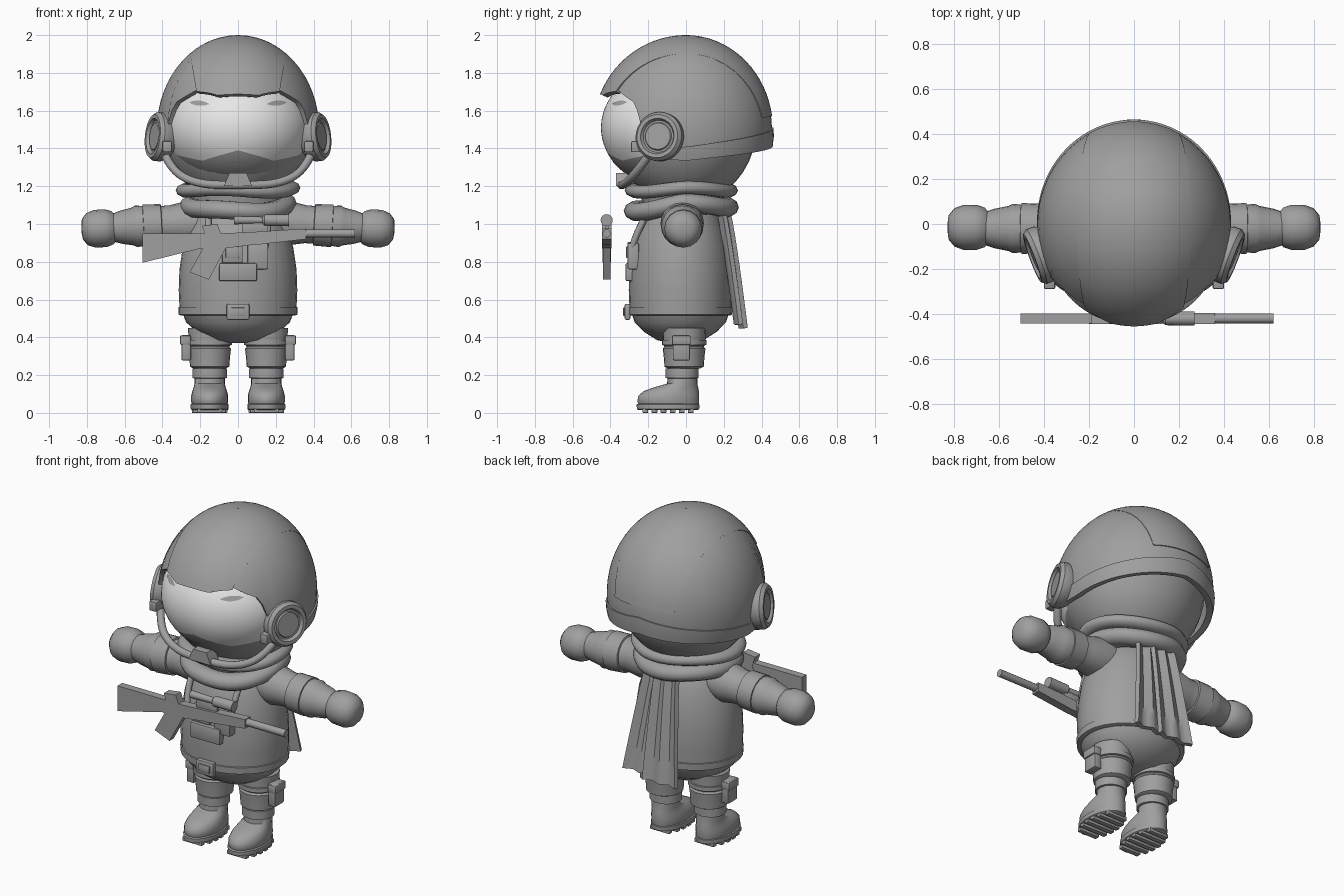
import bpy, bmesh
from math import sin, cos, asin, pi, radians, sqrt
from mathutils import Vector, Matrix

if "Cube" in bpy.data.objects:
    bpy.data.objects.remove(bpy.data.objects["Cube"])


def material(name, value):
    m = bpy.data.materials.new(name)
    m.use_nodes = True
    colour = (value, value, value, 1)
    m.diffuse_color = colour
    m.node_tree.nodes["Principled BSDF"].inputs["Base Color"].default_value = colour
    return m


GREY = material("cloth grey", 0.35)
WHITE = material("visor white", 0.8)


def finish(ob, angle=35, thick=0, bevel=0):
    bpy.ops.object.select_all(action="DESELECT")
    ob.select_set(True)
    bpy.context.view_layer.objects.active = ob
    if thick:
        mod = ob.modifiers.new("thickness", "SOLIDIFY")
        mod.thickness, mod.offset = thick, -1
        bpy.ops.object.modifier_apply(modifier=mod.name)
    if bevel:
        mod = ob.modifiers.new("soft edges", "BEVEL")
        mod.width, mod.segments = bevel, 2
        bpy.ops.object.modifier_apply(modifier=mod.name)
    bpy.ops.object.shade_smooth_by_angle(angle=radians(angle))
    return ob


def build(name, bm, mat, **kw):
    bmesh.ops.recalc_face_normals(bm, faces=bm.faces)
    me = bpy.data.meshes.new(name)
    bm.to_mesh(me)
    bm.free()
    ob = bpy.data.objects.new(name, me)
    bpy.context.collection.objects.link(ob)
    me.materials.append(mat)
    return finish(ob, **kw)


def grid(name, rows, wrap=True, loop=False, cap=False, mat=GREY, **kw):
    """Skin rows of points with quads."""
    bm = bmesh.new()
    vs = [[bm.verts.new(p) for p in row] for row in rows]
    n = len(vs[0])
    for i in range(len(vs) if loop else len(vs) - 1):
        a, b = vs[i], vs[(i + 1) % len(vs)]
        for j in range(n if wrap else n - 1):
            k = (j + 1) % n
            bm.faces.new((a[j], a[k], b[k], b[j]))
    if cap:
        bm.faces.new(vs[0])
        bm.faces.new(vs[-1])
    return build(name, bm, mat, **kw)


def loft(name, sections, n=24, **kw):
    """Stack of ellipses: z, centre x, centre y, radius x, radius y."""
    rows = [[(cx + rx * cos(2 * pi * i / n), cy + ry * sin(2 * pi * i / n), z)
             for i in range(n)] for z, cx, cy, rx, ry in sections]
    return grid(name, rows, cap=True, **kw)


def lathe(name, profile, origin, axis, n=24, **kw):
    q = Vector((0, 0, 1)).rotation_difference(Vector(axis))
    rows = [[Vector(origin) + q @ Vector((r * cos(2 * pi * i / n), r * sin(2 * pi * i / n), h))
             for i in range(n)] for h, r in profile]
    return grid(name, rows, cap=True, **kw)


def ellipsoid(name, centre, radii):
    bm = bmesh.new()
    bmesh.ops.create_uvsphere(bm, u_segments=32, v_segments=20, radius=1)
    bm.transform(Matrix.Translation(centre) @ Matrix.Diagonal((*radii, 1)))
    return build(name, bm, GREY)


def box(name, centre, size, bevel=0.008):
    bm = bmesh.new()
    bmesh.ops.create_cube(bm, size=1)
    bm.transform(Matrix.Translation(centre) @ Matrix.Diagonal((*size, 1)))
    return build(name, bm, GREY, bevel=bevel)


def plate(name, outline, y, depth):
    """Front-facing outline in x and z, given depth."""
    rows = [[(x, y + s * depth / 2, z) for x, z in outline] for s in (-1, 1)]
    return grid(name, rows, cap=True, angle=20)


def tube(name, points, radius):
    cu = bpy.data.curves.new(name, "CURVE")
    cu.dimensions, cu.bevel_depth, cu.bevel_resolution = "3D", radius, 3
    cu.use_fill_caps = True
    sp = cu.splines.new("NURBS")
    sp.points.add(len(points) - 1)
    for p, co in zip(sp.points, points):
        p.co = (*co, 1)
    sp.use_endpoint_u, sp.order_u = True, 3
    ob = bpy.data.objects.new(name, cu)
    bpy.context.collection.objects.link(ob)
    cu.materials.append(GREY)
    return ob


def interp(x, pts):
    for (a, u), (b, v) in zip(pts, pts[1:]):
        if x <= b:
            return u + (v - u) * max(0, x - a) / (b - a)
    return pts[-1][1]


# Helmet shell, with a lower rim that rises over the face
RIM = [(0, 1.69), (13, 1.69), (28, 1.73), (54, 1.64), (59, 1.55), (64, 1.4),
       (72, 1.345), (90, 1.335), (180, 1.41)]


def shell_point(deg, z, grow=1.0):
    r = sqrt(max(0, 1 - ((z - 1.5) / 0.5) ** 2)) * grow
    a = radians(deg)
    return (0.43 * r * sin(a), -(0.475 if cos(a) > 0 else 0.455) * r * cos(a), z)


rows = []
for k in range(19):
    row = []
    for deg in range(-180, 180, 4):
        low = asin((interp(abs(deg), RIM) - 1.5) / 0.5)
        t = low + (pi / 2 - 0.01 - low) * k / 18
        row.append(shell_point(deg, 1.5 + 0.5 * sin(t)))
    rows.append(row)
grid("helmet_shell", rows, thick=0.025)

# Band around the back rim
rows = []
for f, grow in ((0, 1.0), (0, 1.025), (0.5, 1.025), (1, 1.02), (1, 1.0)):
    rows.append([shell_point(d, interp(d if d < 180 else 360 - d, RIM)
                             + f * (0.1 - 0.03 * abs(d - 180) / 100), grow)
                 for d in range(76, 285, 4)])
grid("helmet_back_band", rows, wrap=False)

# Raised crown strip ending in a notched brim
rows = []
for k in range(33):
    row = []
    for j in range(-8, 9):
        s = j / 8
        start = interp(abs(s), [(0, 22), (0.5, 22), (1, 28)])
        phi = radians(start + (172 - start) * k / 32)
        x = s * (0.19 + 0.065 * sin(phi))
        r = sqrt(1 - (x / 0.43) ** 2) * 1.012
        ry = 0.485 if cos(phi) > 0 else 0.455
        row.append((x, -ry * r * cos(phi), 1.5 + 0.494 * r * sin(phi)))
    rows.append(row)
grid("helmet_crown_strip", rows, wrap=False, thick=0.03)

# Head, visor and chin
ellipsoid("head", (0, -0.01, 1.52), (0.405, 0.385, 0.42))


def visor_point(deg, z, grow=1.0):
    r = sqrt(1 - ((z - 1.51) / 0.32) ** 2) * grow
    return (0.385 * r * sin(radians(deg)), -0.08 - 0.37 * r * cos(radians(deg)), z)


LIP = [(0, 1.39), (12, 1.37), (35, 1.335), (75, 1.37)]
for name, mat, low, high in (("visor", WHITE, None, 1.77), ("chin", GREY, 1.21, None)):
    rows = []
    for k in range(13):
        row = []
        for d in range(-90, 91, 5):
            edge = interp(abs(d), LIP)
            a, b = low or edge, high or edge
            row.append(visor_point(d, a + (b - a) * k / 12))
        rows.append(row)
    grid(name, rows, wrap=False, mat=mat)


def face_mark(name, deg, z, half, height, tilt=0):
    rows = [[visor_point(deg + half * t / 6, z + tilt * t / 6 + side * height * (1.02 - (t / 6) ** 2), 1.008)
             for t in range(-6, 7)] for side in (-1, 1)]
    grid(name, rows, wrap=False)


face_mark("mouth", 0, 1.322, 18, 0.009)
for s, side in ((1, "left_"), (-1, "right_")):
    face_mark(side + "eye", s * 36, 1.64, 11, 0.013, s * 0.005)

# Jaw guard
tube("jaw_guard", [(-0.4, -0.17, 1.4), (-0.36, -0.25, 1.29), (-0.22, -0.32, 1.21), (0, -0.35, 1.205),
                   (0.22, -0.32, 1.21), (0.36, -0.25, 1.29), (0.4, -0.17, 1.4)], 0.022)
plate("chin_guard", [(-0.075, 1.2), (-0.045, 1.27), (0.045, 1.27), (0.075, 1.2)], -0.33, 0.08)

# Scarf rings and hanging tails
for name, z, rx, ry, w, h, droop in (("scarf_upper", 1.185, 0.28, 0.25, 0.05, 0.036, 0.01),
                                     ("scarf_lower", 1.105, 0.25, 0.245, 0.06, 0.05, 0.04)):
    rows = []
    for i in range(40):
        a = 2 * pi * i / 40
        rows.append([((rx + w * cos(b)) * cos(a), -0.025 + (ry + w * cos(b)) * sin(a),
                      z + h * sin(b) + droop * sin(a) * (1 if sin(a) < 0 else -0.3) + 0.008 * sin(3 * a + 1))
                     for b in [2 * pi * j / 10 for j in range(10)]])
    grid(name, rows, loop=True, angle=50)
loft("neck", [(1.05, 0, -0.02, 0.24, 0.2), (1.2, 0, -0.02, 0.27, 0.23)])
for name, x0, x1, y, low in (("scarf_tail_wide", -0.02, -0.04, 0.0, 0.45),
                             ("scarf_tail_narrow", 0.06, 0.11, -0.025, 0.47)):
    rows = []
    for k in range(9):
        t = k / 8
        rows.append([(x0 + (x1 - x0) * t + u * (0.07 + 0.04 * t) / 4,
                      0.215 + y + 0.10 * t ** 0.8 + 0.012 * cos(u * 1.6), 1.1 + (low - 1.1) * t)
                     for u in range(-4, 5)])
    grid(name, rows, wrap=False, thick=0.025, angle=50)

# Torso: trousers, jacket and belt
loft("trousers_top", [(z, 0, -0.03, r, r * 0.88) for z, r in
     ((0.37, 0.05), (0.385, 0.14), (0.43, 0.22), (0.48, 0.275), (0.54, 0.298))], n=32)
loft("jacket", [(z, 0, -0.03, r, r * 0.87) for z, r in
     ((0.515, 0.29), (0.52, 0.308), (0.65, 0.314), (0.76, 0.31), (0.88, 0.292),
      (0.97, 0.265), (1.05, 0.23), (1.11, 0.18), (1.16, 0.12))], n=32)
loft("belt", [(z, 0, -0.03, r, r * 0.87) for z, r in
     ((0.515, 0.3), (0.52, 0.314), (0.56, 0.316), (0.565, 0.3))], n=32)
box("belt_buckle", (0, -0.31, 0.535), (0.12, 0.03, 0.085))
box("buckle_plate", (0, -0.325, 0.535), (0.075, 0.015, 0.045), 0.004)

# Chest pouches and straps
box("chest_pouch", (0, -0.295, 0.745), (0.2, 0.05, 0.095))
box("chest_pocket", (-0.03, -0.285, 0.85), (0.11, 0.05, 0.11))
box("pocket_flap", (-0.03, -0.312, 0.85), (0.07, 0.01, 0.06), 0.003)
box("radio_pouch", (0.105, -0.28, 0.83), (0.11, 0.06, 0.14))

for s, side in ((1, "left_"), (-1, "right_")):
    # Ear cup with dished centre
    lathe(side + "ear_cup", [(-0.06, 0.11), (-0.02, 0.13), (0.015, 0.13), (0.035, 0.115),
                             (0.035, 0.095), (0.018, 0.085), (0.018, 0.075), (0.026, 0.07)],
          (s * 0.42, -0.14, 1.462), (s * 0.93, -0.35, 0.1), n=32)
    box(side + "ear_hinge", (s * 0.375, -0.255, 1.41), (0.05, 0.07, 0.06))
    tube(side + "shoulder_strap", [(s * 0.15, -0.17, 1.1), (s * 0.17, -0.25, 1.0), (s * 0.14, -0.29, 0.86)], 0.018)
    # Sleeve, cuff and mitten
    aim = (s, 0, -0.06)
    lathe(side + "sleeve", [(0.1, 0.1), (0.28, 0.115), (0.36, 0.1), (0.4, 0.1), (0.46, 0.102), (0.54, 0.11),
                            (0.56, 0.1), (0.62, 0.088), (0.68, 0.068)], (0, -0.02, 1.02), aim, n=20)
    lathe(side + "sleeve_band", [(0.4, 0.09), (0.405, 0.11), (0.5, 0.113), (0.505, 0.09)],
          (0, -0.02, 1.02), aim, n=20)
    lathe(side + "mitten", [(0.64, 0.06), (0.665, 0.088), (0.7, 0.1), (0.76, 0.1), (0.8, 0.085),
                            (0.825, 0.055), (0.83, 0.02)], (0, -0.015, 1.02), aim, n=16)
    # Leg with folds and cuffs
    x = s * 0.15
    loft(side + "trouser_leg", [(z, x, -0.01, r, r) for z, r in
         ((0.235, 0.085), (0.245, 0.104), (0.3, 0.108), (0.34, 0.113), (0.35, 0.104),
          (0.365, 0.112), (0.4, 0.112), (0.45, 0.115))])
    loft(side + "leg_strap", [(z, x, -0.01, r, r) for z, r in
         ((0.355, 0.1), (0.36, 0.118), (0.385, 0.118), (0.39, 0.1))])
    loft(side + "boot_cuff", [(z, x, -0.02, r, r * 0.95) for z, r in
         ((0.18, 0.07), (0.185, 0.092), (0.235, 0.092), (0.24, 0.07))])
    box(side + "thigh_pouch", (s * 0.275, -0.025, 0.345), (0.05, 0.09, 0.135))
    box(side + "pouch_flap", (s * 0.28, -0.025, 0.385), (0.055, 0.1, 0.05))
    # Boot, sole and treads
    loft(side + "boot", [(z, x, (a + b) / 2, w, (b - a) / 2) for z, a, b, w in
         ((0.03, -0.24, 0.065, 0.09), (0.06, -0.258, 0.07, 0.098), (0.09, -0.252, 0.07, 0.098),
          (0.115, -0.225, 0.068, 0.092), (0.135, -0.17, 0.065, 0.085), (0.155, -0.1, 0.06, 0.08),
          (0.24, -0.095, 0.06, 0.08))], angle=50)
    loft(side + "sole", [(z, x, -0.095, r, r * 1.65) for z, r in
         ((0.015, 0.094), (0.02, 0.1), (0.045, 0.101), (0.05, 0.094))])
    for i in range(6):
        y = -0.215 + i * 0.048
        wide = 0.19 * sqrt(1 - ((y + 0.095) / 0.165) ** 2)
        box(side + "tread", (x, y, 0.012), (wide, 0.03, 0.024), 0.003)

# Rifle carried in front of the chest
Y = -0.42
plate("rifle_stock", [(-0.505, 0.95), (-0.505, 0.795), (-0.2, 0.87), (-0.13, 0.95)], Y, 0.046)
plate("rifle_receiver", [(-0.19, 0.99), (-0.17, 0.93), (-0.2, 0.87), (-0.08, 0.87), (0.12, 0.895),
                         (0.12, 0.96), (-0.09, 0.95), (-0.11, 1.0)], Y, 0.05)
plate("rifle_grip", [(-0.17, 0.9), (-0.06, 0.88), (-0.155, 0.705), (-0.255, 0.745)], Y, 0.04)
plate("rifle_fore_end", [(0.1, 0.96), (0.1, 0.89), (0.36, 0.92), (0.36, 0.975)], Y, 0.05)
lathe("rifle_barrel", [(0.34, 0.022), (0.62, 0.022)], (0, Y, 0.95), (1, 0, 0), n=12)
lathe("rifle_scope", [(-0.02, 0.022), (0.13, 0.018), (0.14, 0.03), (0.27, 0.032)], (0, Y, 1.02), (1, 0, 0), n=16)
box("scope_mount", (0.09, Y, 0.98), (0.14, 0.02, 0.06), 0.003)
